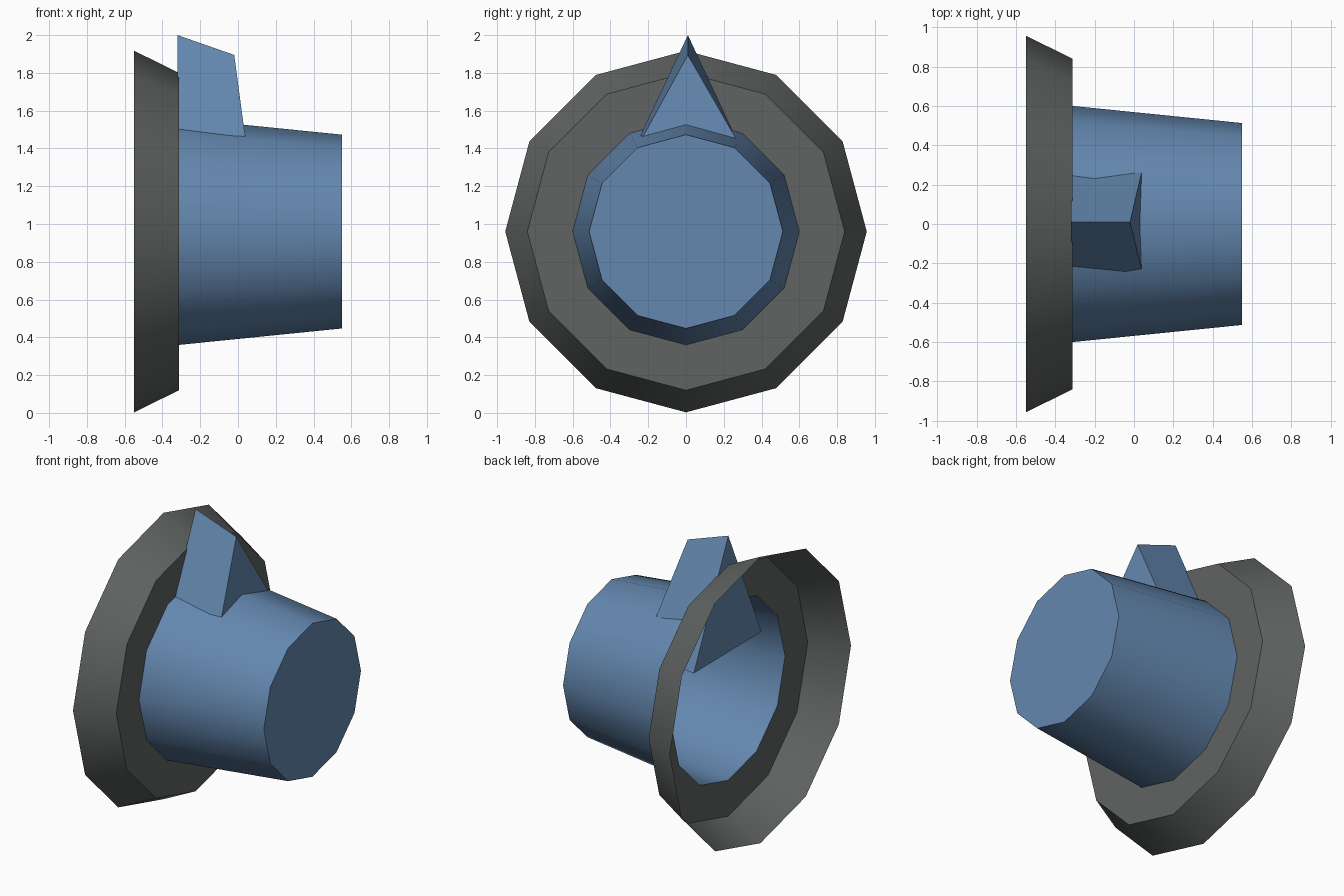
import bpy
import bmesh
import math

if "Cube" in bpy.data.objects:
    bpy.data.objects.remove(bpy.data.objects["Cube"])

SIDES = 12
AXIS_Z = 0.96


def material(name, rgb):
    m = bpy.data.materials.new(name)
    m.diffuse_color = (*rgb, 1)
    m.use_nodes = True
    m.node_tree.nodes["Principled BSDF"].inputs["Base Color"].default_value = m.diffuse_color
    return m


def make_object(name, bm, mat, smooth=True):
    bmesh.ops.recalc_face_normals(bm, faces=bm.faces[:])
    mesh = bpy.data.meshes.new(name)
    bm.to_mesh(mesh)
    bm.free()
    mesh.materials.append(mat)
    obj = bpy.data.objects.new(name, mesh)
    bpy.context.collection.objects.link(obj)
    if smooth:
        bpy.ops.object.select_all(action='DESELECT')
        obj.select_set(True)
        bpy.context.view_layer.objects.active = obj
        bpy.ops.object.shade_smooth_by_angle(angle=math.radians(40))
    return obj


def turned(name, profile, mat, cap_end=False):
    """Sweep (x, radius) points around the horizontal axis, as an open shell."""
    bm = bmesh.new()
    rings = []
    for x, r in profile:
        rings.append([bm.verts.new((x, r * math.sin(math.tau * i / SIDES),
                                    AXIS_Z + r * math.cos(math.tau * i / SIDES)))
                      for i in range(SIDES)])
    for a, b in zip(rings, rings[1:]):
        for i in range(SIDES):
            j = (i + 1) % SIDES
            bm.faces.new((a[i], a[j], b[j], b[i]))
    if cap_end:
        bm.faces.new(rings[-1])
    return make_object(name, bm, mat)


blue = material("steel blue", (0.127, 0.245, 0.43))
grey = material("dark grey", (0.115, 0.126, 0.122))

# Flared rim: sloping outer band and flat inner ring, open at the rear
turned("rim", [(-0.55, 0.957), (-0.312, 0.84), (-0.312, 0.60)], grey)

# Tapered body, closed at the far end
turned("body", [(-0.312, 0.60), (0.55, 0.513)], blue, cap_end=True)

# Triangular sight fin whose base sinks into the body
bm = bmesh.new()
rear = [bm.verts.new(p) for p in
        [(-0.32, 0.01, 2.0), (-0.32, -0.34, 1.225), (-0.32, 0.375, 1.22)]]
front = [bm.verts.new(p) for p in
         [(-0.02, 0.01, 1.895), (0.065, -0.34, 1.26), (0.065, 0.375, 1.26)]]
bm.faces.new(rear)
bm.faces.new(front)
for i in range(3):
    j = (i + 1) % 3
    bm.faces.new((rear[i], rear[j], front[j], front[i]))
make_object("fin", bm, blue, smooth=False)
